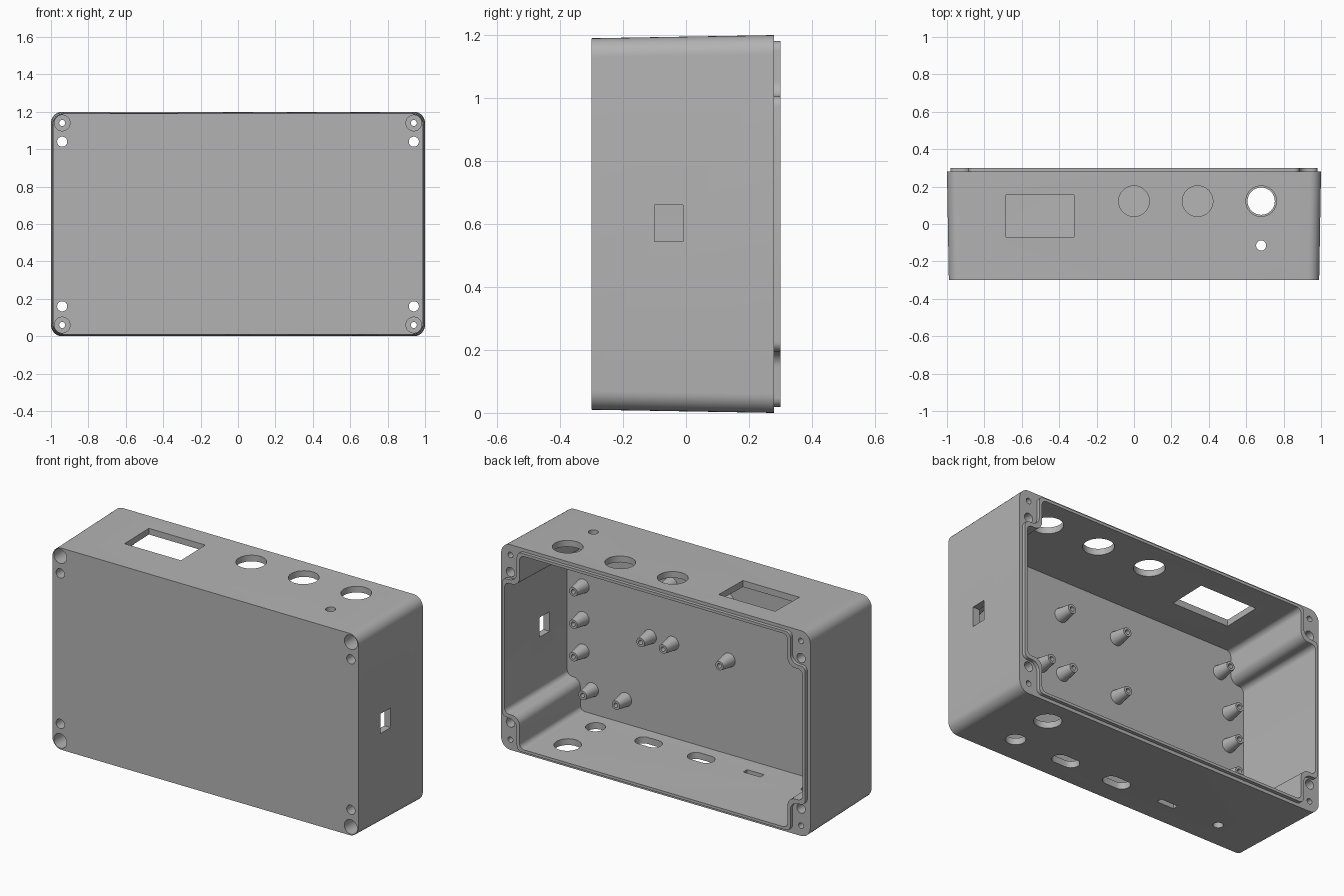
import bpy, bmesh, math
from mathutils import Vector

cube = bpy.data.objects.get("Cube")
if cube:
    bpy.data.objects.remove(cube, do_unlink=True)

grey = bpy.data.materials.new("light grey plastic")
grey.use_nodes = True
grey.diffuse_color = (0.45, 0.45, 0.45, 1)
grey.node_tree.nodes["Principled BSDF"].inputs["Base Color"].default_value = (0.45, 0.45, 0.45, 1)

MID = 0.6           # height of the box centre
FLOOR = -0.255      # inner face of the front panel


def loft(name, rings):
    """Solid skinned through equal-length rings of points, capped at both ends."""
    bm = bmesh.new()
    loops = [[bm.verts.new(p) for p in ring] for ring in rings]
    n = len(loops[0])
    for a, b in zip(loops, loops[1:]):
        for i in range(n):
            j = (i + 1) % n
            bm.faces.new((a[i], a[j], b[j], b[i]))
    bm.faces.new(loops[0])
    bm.faces.new(loops[-1])
    bmesh.ops.recalc_face_normals(bm, faces=bm.faces)
    mesh = bpy.data.meshes.new(name)
    bm.to_mesh(mesh)
    bm.free()
    mesh.materials.append(grey)
    obj = bpy.data.objects.new(name, mesh)
    bpy.context.collection.objects.link(obj)
    return obj


def fillet(corners, steps=8):
    """Round right-angled corners given as (x, z, radius)."""
    pts = [Vector(c[:2]) for c in corners]
    out = []
    for i, p in enumerate(pts):
        r = corners[i][2]
        d1 = (pts[i - 1] - p).normalized() * r
        d2 = (pts[(i + 1) % len(pts)] - p).normalized() * r
        for k in range(steps + 1):
            t = math.pi / 2 * k / steps
            out.append(p + d1 + d2 - d2 * math.cos(t) - d1 * math.sin(t))
    return out


def box_outline(hx, hz, r):
    return fillet([(hx, hz, r), (-hx, hz, r), (-hx, -hz, r), (hx, -hz, r)])


def notched_outline(hx, hz, nx, nz):
    """Rectangle stepped inwards around the screw posts in its corners."""
    corners = []
    for sx, sz in ((1, 1), (-1, 1), (-1, -1), (1, -1)):
        step = [(sx * hx, sz * (hz - nz), 0.03),
                (sx * (hx - nx), sz * (hz - nz), 0.05),
                (sx * (hx - nx), sz * hz, 0.03)]
        corners += step if sx == sz else step[::-1]
    return fillet(corners)


def at_depth(outline, y):
    return [(p[0], y, p[1] + MID) for p in outline]


def rod(centre, r, start, end, axis="y", stretch=0.0):
    """Round or slotted rod along y or z; centre is (x, z) or (x, y)."""
    ring = []
    for k in range(32):
        a = 2 * math.pi * (k + 0.5) / 32
        ring.append((centre[0] + r * math.cos(a) + math.copysign(stretch, math.cos(a)),
                     centre[1] + r * math.sin(a)))
    if stretch == 0:
        ring = [(centre[0] + r * math.cos(k * math.pi / 16),
                 centre[1] + r * math.sin(k * math.pi / 16)) for k in range(32)]
    place = (lambda p, t: (p[0], t, p[1])) if axis == "y" else (lambda p, t: (p[0], p[1], t))
    return loft("rod_cutter", [[place(p, t) for p in ring] for t in (start, end)])


def block(x0, x1, y0, y1, z0, z1):
    return loft("block_cutter", [[(x0, y, z0), (x1, y, z0), (x1, y, z1), (x0, y, z1)]
                                 for y in (y0, y1)])


def combine(target, tool, operation="DIFFERENCE"):
    mod = target.modifiers.new("combine", "BOOLEAN")
    mod.operation = operation
    mod.solver = "EXACT"
    mod.object = tool
    graph = bpy.context.evaluated_depsgraph_get()
    graph.update()
    mesh = bpy.data.meshes.new_from_object(target.evaluated_get(graph))
    target.modifiers.clear()
    target.data = mesh
    bpy.data.objects.remove(tool, do_unlink=True)


# Tapered shell with its raised sealing lip
case = loft("case_shell", [at_depth(box_outline(0.99, 0.59, 0.06), -0.3),
                           at_depth(box_outline(1.0, 0.6, 0.06), 0.28)])
lip = notched_outline(0.981, 0.581, 0.096, 0.176)
combine(case, loft("lip", [at_depth(lip, 0.24), at_depth(lip, 0.3)]), "UNION")

# Hollow interior, open at the back
combine(case, loft("cavity", [at_depth(notched_outline(0.947, 0.552, 0.085, 0.185), FLOOR),
                              at_depth(notched_outline(0.965, 0.566, 0.098, 0.182), 0.34)]))

# Corner screw holes, counterbores and mounting holes
for sx in (1, -1):
    for sz in (1, -1):
        x = 0.94 * sx
        combine(case, rod((x, MID + 0.54 * sz), 0.042, -0.4, -0.1))
        combine(case, rod((x, MID + 0.54 * sz), 0.016, -0.2, 0.4))
        combine(case, rod((x, MID + 0.44 * sz), 0.027, -0.4, 0.4))

# Top wall: display window, three control holes, one lamp hole
combine(case, block(-0.685, -0.32, -0.07, 0.155, 1.1, 1.3))
for x, y, r in ((0, 0.122, 0.082), (0.34, 0.122, 0.082), (0.68, 0.122, 0.082), (0.68, -0.115, 0.027)):
    combine(case, rod((x, y), r, 1.1, 1.3, "z"))

# Bottom wall: round holes, connector slots and a narrow port
for x, y, r, stretch in ((0.68, 0.122, 0.073, 0), (0.68, -0.135, 0.053, 0), (0.34, -0.14, 0.045, 0.035),
                         (0, -0.14, 0.045, 0.035), (-0.68, -0.14, 0.027, 0)):
    combine(case, rod((x, y), r, -0.1, 0.1, "z", stretch))
combine(case, block(-0.395, -0.285, -0.157, -0.123, -0.1, 0.1))

# Side wall port
combine(case, block(0.9, 1.1, -0.1, -0.01, 0.545, 0.66))

# Tapered standoffs with screw holes
spots = [(s * 0.845, z) for s in (1, -1) for z in (0.4, 0.59, 0.78)]
spots += [(s * 0.785, z) for s in (1, -1) for z in (0.19, 1.0)]
spots += [(0.57, 0.19), (0.41, 0.6), (0.265, 0.6), (-0.1, 0.6), (0.275, 0.945), (-0.095, 0.945)]
profile = ((0.042, FLOOR - 0.01), (0.026, -0.165), (0.013, -0.165), (0.013, -0.23))
parts = [case]
for x, z in spots:
    rings = [[(x + r * math.cos(k * math.pi / 10), y, z + r * math.sin(k * math.pi / 10))
              for k in range(20)] for r, y in profile]
    parts.append(loft("standoff", rings))

# Smooth rounded surfaces, keep the edges crisp
bpy.ops.object.select_all(action="DESELECT")
for obj in parts:
    obj.select_set(True)
bpy.context.view_layer.objects.active = case
bpy.ops.object.shade_smooth_by_angle(angle=math.radians(30))
